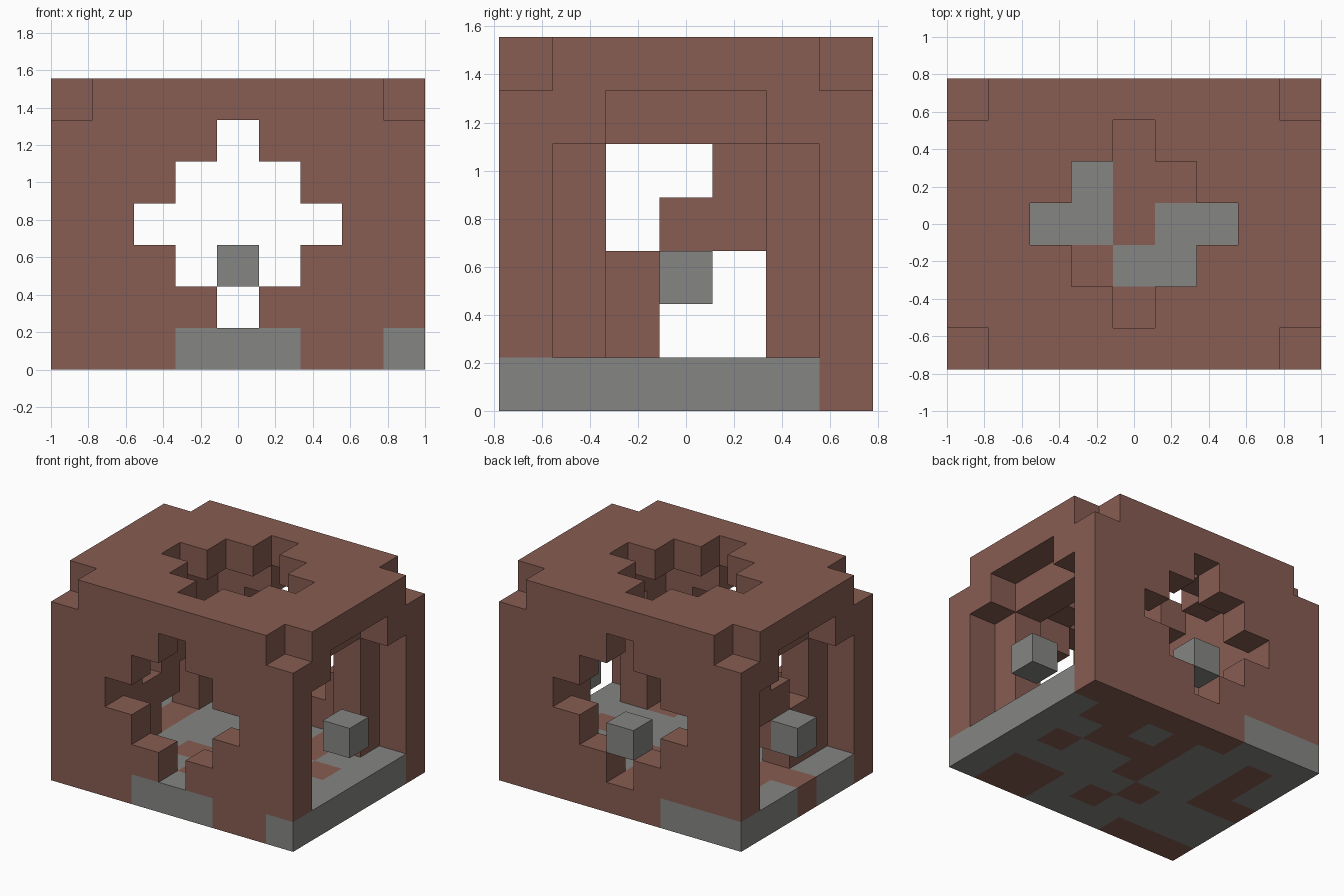
import bpy
import bmesh
from itertools import product
from mathutils import Vector

cube = bpy.data.objects.get("Cube")
if cube:
    bpy.data.objects.remove(cube, do_unlink=True)

NX, NY, NZ = 9, 7, 7
S = 2 / NX                                   # edge of one block


def material(name, color):
    m = bpy.data.materials.new(name)
    m.use_nodes = True
    m.diffuse_color = color
    m.node_tree.nodes["Principled BSDF"].inputs["Base Color"].default_value = color
    return m


MATS = [material("brown clay", (0.245, 0.108, 0.085, 1)),
        material("grey stone", (0.235, 0.235, 0.23, 1))]


def blocks(xs, ys, zs):
    return set(product(xs, ys, zs))


def diamond(a, b):
    return abs(a - 3) + abs(b - 3) <= 2


# Base slab, back row first: # is grey stone, . is brown clay
FLOOR = ["###......",
         "#.##.#..#",
         "#.##...##",
         "..##.##.#",
         "###.#####",
         "####.#..#",
         "...###..#"]


def base_color(c):
    return int(FLOOR[NY - 1 - c[1]][c[0]] == "#")


parts = {"base": blocks(range(NX), range(NY), [0])}

# Front and back walls, each with a stepped diamond window
for name, j in (("front_wall", 0), ("back_wall", 6)):
    parts[name] = {c for c in blocks(range(1, 8), [j], range(1, 6))
                   if not diamond(c[0] - 1, c[2])}

# Roof with a diamond skylight and notched corners
parts["roof"] = {c for c in blocks(range(NX), range(NY), [6])
                 if not diamond(c[0] - 1, c[1])
                 and not (c[0] in (0, 8) and c[1] in (0, 6))}

# Outer side frames with a stepped arch
arch = blocks([0, 8], range(1, 6), range(1, 5)) | blocks([0, 8], range(2, 5), [5])
for name, i in (("left_arch", 8), ("right_arch", 0)):
    parts[name] = blocks([i], range(NY), range(1, 6)) - arch

# Inner side walls: an open doorway on one side, a diagonal screen on the other
doorway = blocks([1, 7], range(2, 5), range(1, 5))
for name, i in (("left_inner_wall", 7), ("right_inner_wall", 1)):
    parts[name] = blocks([i], range(1, 6), range(1, 6)) - doorway
parts["diagonal_screen"] = {(1, j, k) for j, k in
                            ((4, 4), (4, 3), (3, 3), (3, 2), (2, 2), (2, 1))}

# Floating stones in the openings
stones = {"left_stone": (8, 3, 2), "right_stone": (0, 3, 2), "back_stone": (4, 6, 2)}
for name, cell in stones.items():
    parts[name] = {cell}

solid = set().union(*parts.values())


def build(name, cells):
    """Mesh the exposed faces of a group of blocks."""
    bm = bmesh.new()
    for c in sorted(cells):
        for axis, sign in product(range(3), (-1, 1)):
            n = list(c)
            n[axis] += sign
            if tuple(n) in solid:
                continue
            u, v = (axis + 1) % 3, (axis + 2) % 3
            ring = [(0, 0), (1, 0), (1, 1), (0, 1)][::sign]
            verts = []
            for a, b in ring:
                p = Vector(c)
                p[axis] += (sign + 1) // 2
                p[u] += a
                p[v] += b
                verts.append(bm.verts.new((p - Vector((NX / 2, NY / 2, 0))) * S))
            face = bm.faces.new(verts)
            if name == "base":
                face.material_index = base_color(c)
            elif name in stones:
                face.material_index = 1
    bmesh.ops.remove_doubles(bm, verts=bm.verts[:], dist=S / 100)
    mesh = bpy.data.meshes.new(name)
    bm.to_mesh(mesh)
    bm.free()
    for m in MATS:
        mesh.materials.append(m)
    bpy.context.scene.collection.objects.link(bpy.data.objects.new(name, mesh))


for name, cells in parts.items():
    build(name, cells)
